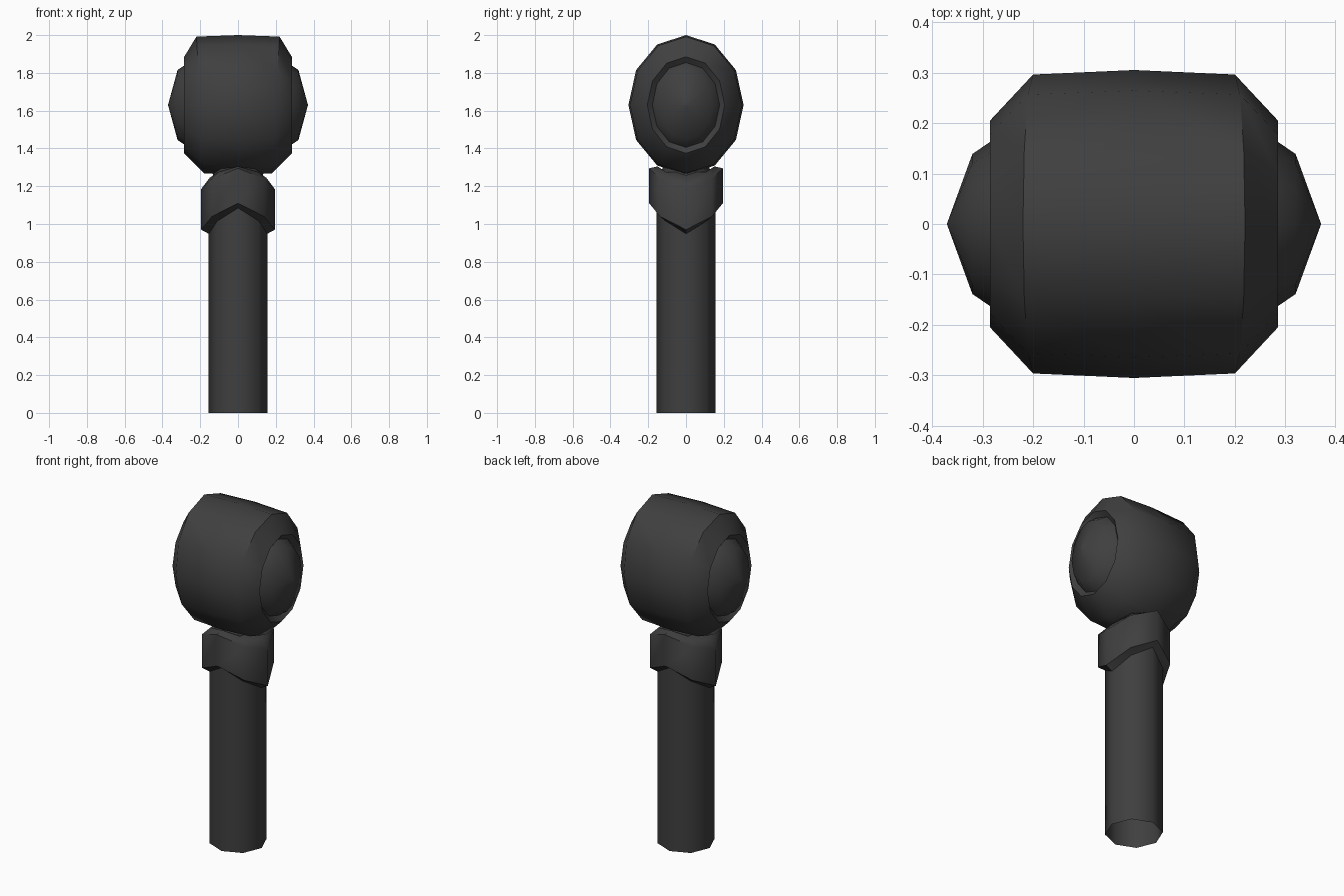
import bpy, math
from math import sin, cos, pi, radians

if "Cube" in bpy.data.objects:
    bpy.data.objects.remove(bpy.data.objects["Cube"])

dark = bpy.data.materials.new("dark_grey")
dark.diffuse_color = (0.05, 0.05, 0.05, 1)
dark.use_nodes = True
dark.node_tree.nodes["Principled BSDF"].inputs["Base Color"].default_value = dark.diffuse_color


def loft(name, rings, cap_start=False, cap_end=False, angle=50):
    """Skin a list of equal-length vertex rings into one mesh object."""
    n = len(rings[0])
    verts = [v for r in rings for v in r]
    faces = [(k * n + i, k * n + (i + 1) % n, (k + 1) * n + (i + 1) % n, (k + 1) * n + i)
             for k in range(len(rings) - 1) for i in range(n)]
    if cap_start:
        faces.append(tuple(reversed(range(n))))
    if cap_end:
        faces.append(tuple(range(len(verts) - n, len(verts))))
    me = bpy.data.meshes.new(name)
    me.from_pydata(verts, [], faces)
    me.materials.append(dark)
    ob = bpy.data.objects.new(name, me)
    bpy.context.collection.objects.link(ob)
    bpy.ops.object.select_all(action='DESELECT')
    ob.select_set(True)
    bpy.context.view_layer.objects.active = ob
    bpy.ops.object.shade_smooth_by_angle(angle=radians(angle))
    return ob


def disc(r, z, wave=0.0, n=8):
    """Octagonal ring about z, raised at front/back and lowered at the sides."""
    return [(r * cos(2 * pi * i / n), r * sin(2 * pi * i / n),
             z - wave * cos(4 * pi * i / n)) for i in range(n)]


def oval(x, ry, rz, flare=0.0, n=12):
    """Oval ring about x; flare widens the top and narrows the bottom."""
    return [(x * (1 + flare * sin(2 * pi * i / n)), ry * cos(2 * pi * i / n),
             1.63 + rz * sin(2 * pi * i / n)) for i in range(n)]


# Handle: open-ended octagonal tube
loft("handle", [disc(0.155, 0), disc(0.155, 1.1)])

# Collar: wavy band with bevelled rims, narrowing to the neck
loft("collar", [disc(0.153, 1.015, 0.068), disc(0.195, 1.04, 0.07),
                disc(0.195, 1.24, 0.055), disc(0.15, 1.275, 0.03)], cap_end=True)

# Neck joining collar and head
loft("neck", [disc(0.14, 1.22), disc(0.12, 1.32)])

# Head: oval barrel lying along x, with recessed ends
right = [(0.2, 0.296, 0.362, 0.1), (0.285, 0.205, 0.255, 0), (0.262, 0.178, 0.225, 0)]
rings = [oval(-x, *rest) for x, *rest in reversed(right)]
rings += [oval(0, 0.305, 0.37)] + [oval(x, *rest) for x, *rest in right]
loft("head", rings)

# Domed oval caps on both ends
for side, s in (("left", -1), ("right", 1)):
    dome = [oval(s * 0.262, 0.178, 0.225), oval(s * 0.32, 0.139, 0.185),
            oval(s * 0.37, 0.002, 0.002)]
    if s < 0:
        dome.reverse()
    loft(side + "_cap", dome, cap_start=s < 0, cap_end=s > 0)
